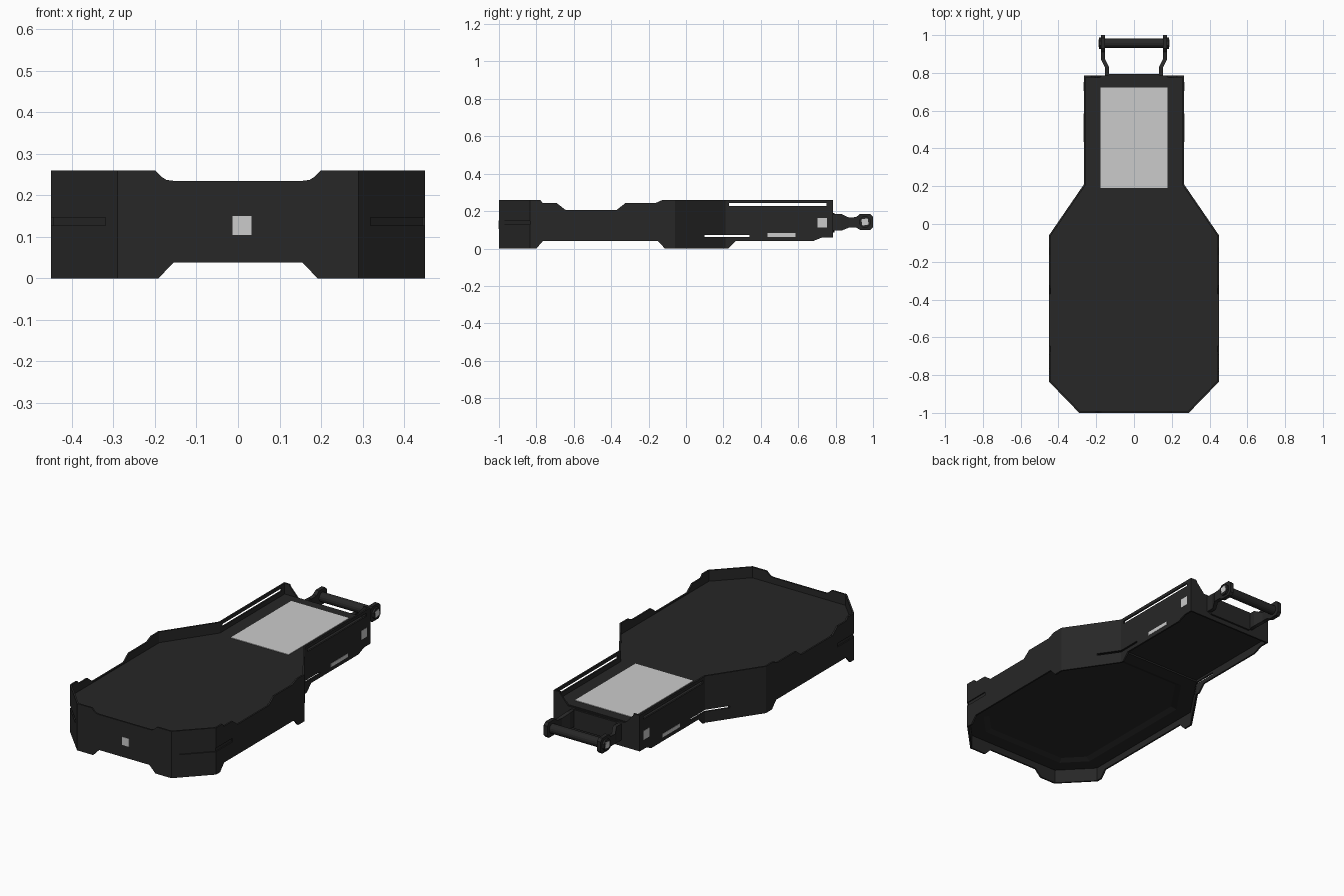
import bpy, bmesh, math
from mathutils import Vector

if "Cube" in bpy.data.objects:
    bpy.data.objects.remove(bpy.data.objects["Cube"])


def material(name, v):
    m = bpy.data.materials.new(name)
    m.diffuse_color = (v, v, v, 1)
    m.use_nodes = True
    m.node_tree.nodes["Principled BSDF"].inputs["Base Color"].default_value = m.diffuse_color
    return m


DARK = material("dark_plastic", 0.02)
LIGHT = material("light_panel", 0.56)


def loft(name, sections, mat=DARK, closed=False):
    """Skin a list of equal-length point loops; closed joins last to first."""
    bm = bmesh.new()
    rows = [[bm.verts.new(p) for p in s] for s in sections]
    n = len(rows[0])
    pairs = list(zip(rows, rows[1:] + rows[:1])) if closed else list(zip(rows, rows[1:]))
    for a, b in pairs:
        for i in range(n):
            j = (i + 1) % n
            bm.faces.new((a[i], a[j], b[j], b[i]))
    if not closed:
        bm.faces.new(rows[0])
        bm.faces.new(rows[-1])
    bmesh.ops.recalc_face_normals(bm, faces=bm.faces)
    me = bpy.data.meshes.new(name)
    bm.to_mesh(me)
    bm.free()
    me.materials.append(mat)
    ob = bpy.data.objects.new(name, me)
    bpy.context.collection.objects.link(ob)
    return ob


def prism(name, profile, axis, lo, hi, mat=DARK):
    """Extrude a 2D profile along an axis: x -> (y,z), y -> (x,z), z -> (x,y)."""
    def at(p, t):
        q = list(p)
        q.insert("xyz".index(axis), t)
        return q
    return loft(name, [[at(p, t) for p in profile] for t in (lo, hi)], mat)


def box(name, x0, x1, y0, y1, z0, z1, mat=DARK):
    return prism(name, [(x0, y0), (x1, y0), (x1, y1), (x0, y1)], 'z', z0, z1, mat)


def inset(poly, d):
    """Mitred inward offset of a counter-clockwise polygon."""
    out = []
    for i, p in enumerate(poly):
        p = Vector(p)
        a = (p - Vector(poly[i - 1])).normalized()
        b = (Vector(poly[(i + 1) % len(poly)]) - p).normalized()
        na, nb = Vector((-a.y, a.x)), Vector((-b.y, b.x))
        out.append(tuple(p + (na + nb) * d / (1 + na.dot(nb))))
    return out


def stepped(name, poly, steps, closed=False):
    """Stack of (inset, z) outlines of one polygon."""
    return loft(name, [[(x, y, z) for x, y in inset(poly, d)] for d, z in steps], closed=closed)


def symmetric(half):
    return half + [(-x, y) for x, y in reversed(half)]


# Perimeter wall: thin sheet following the plan outline
octagon = [(0.29, -1), (0.45, -0.835), (0.45, -0.06), (0.265, 0.21)]
outline = symmetric(octagon + [(0.265, 0.785)])
wall = stepped("perimeter_wall", outline, [(0, 0), (0, 0.26), (0.009, 0.26), (0.009, 0)], closed=True)

# Notches and slots cut through the wall
cutters = [
    prism("side_top_cut", [(-0.78, 0.3), (-0.78, 0.26), (-0.765, 0.242), (-0.69, 0.242),
                           (-0.645, 0.207), (-0.37, 0.207), (-0.325, 0.242), (-0.165, 0.242),
                           (-0.125, 0.26), (-0.125, 0.3)], 'x', -1, 1),
    prism("side_bottom_cut", [(-0.8, -0.1), (-0.8, 0), (-0.765, 0.04), (-0.15, 0.04),
                              (-0.113, 0), (-0.113, -0.1)], 'x', -1, 1),
    prism("rear_bottom_cut", [(0.225, -0.1), (0.225, 0), (0.265, 0.04), (0.68, 0.04),
                              (0.73, 0.06), (0.9, 0.06), (0.9, -0.1)], 'x', -1, 1),
    prism("front_top_cut", symmetric([(0.2, 0.3), (0.2, 0.26), (0.185, 0.245),
                                      (0.172, 0.237), (0.155, 0.235)]), 'y', -1.1, -0.95),
    prism("front_bottom_cut", symmetric([(0.192, -0.1), (0.192, 0), (0.155, 0.038)]), 'y', -1.1, -0.95),
    prism("back_top_cut", symmetric([(0.235, 0.3), (0.225, 0.25), (0.175, 0.195)]), 'y', 0.74, 0.9),
    box("rail_slot_cut", -1, 1, 0.23, 0.75, 0.226, 0.242),
    box("vent_slot_cut", -1, 1, 0.1, 0.34, 0.062, 0.072),
    box("corner_groove_cut", -1, 1, -0.97, -0.69, 0.127, 0.147),
]
bpy.context.view_layer.objects.active = wall
for c in cutters:
    c.hide_render = True
    m = wall.modifiers.new(c.name, 'BOOLEAN')
    m.operation = 'DIFFERENCE'
    m.solver = 'EXACT'
    m.object = c
    bpy.ops.object.modifier_apply(modifier=m.name)
    bpy.data.objects.remove(c)

# Main deck with a shallow panel recess underneath, and plain rear deck
stepped("main_deck", symmetric(octagon),
        [(0.006, 0.2), (0.006, 0.076), (0.085, 0.076), (0.115, 0.088)])
box("rear_deck", -0.259, 0.259, 0.204, 0.779, 0.085, 0.2)

# Light inlays
box("top_panel", -0.178, 0.178, 0.19, 0.722, 0.195, 0.203, LIGHT)
box("front_marker", -0.013, 0.032, -1.0015, -0.99, 0.105, 0.15, LIGHT)
for s, side in ((1, "right"), (-1, "left")):
    x0, x1 = sorted((s * 0.257, s * 0.2665))
    box(side + "_long_marker", x0, x1, 0.435, 0.585, 0.062, 0.082, LIGHT)
    box(side + "_square_marker", x0, x1, 0.703, 0.753, 0.112, 0.162, LIGHT)

    # Handle arm cranked outward, with rounded eye at the end
    stations = [(0.775, 0.143, 0.095, 0.185), (0.83, 0.143, 0.095, 0.185), (0.872, 0.164, 0.112, 0.165),
                (0.91, 0.164, 0.112, 0.168), (0.93, 0.164, 0.1, 0.185), (0.985, 0.164, 0.1, 0.185),
                (1.0, 0.164, 0.115, 0.17)]
    loft(side + "_handle_arm", [[(s * (x - 0.011), y, a), (s * (x + 0.011), y, a),
                                 (s * (x + 0.011), y, b), (s * (x - 0.011), y, b)]
                                for y, x, a, b in stations])
    # Bar end cap and its marker
    cap = [(0.957 + 0.032 * math.cos(t * math.pi / 4 + 0.4), 0.142 + 0.032 * math.sin(t * math.pi / 4 + 0.4))
           for t in range(8)]
    prism(side + "_handle_cap", cap, 'x', s * 0.17, s * 0.186)
    tile = [(0.957 + 0.024 * math.cos(t * math.pi / 2 + 0.95), 0.142 + 0.024 * math.sin(t * math.pi / 2 + 0.95))
            for t in range(4)]
    prism(side + "_cap_marker", tile, 'x', s * 0.18, s * 0.1875, LIGHT)

# Handle bar and mounting plate
bar = [(0.957 + 0.026 * math.cos(t * math.pi / 8), 0.142 + 0.026 * math.sin(t * math.pi / 8)) for t in range(16)]
prism("handle_bar", bar, 'x', -0.17, 0.17)
prism("handle_mount", symmetric([(0.13, 0.085), (0.15, 0.1), (0.15, 0.18), (0.13, 0.19)]), 'y', 0.775, 0.795)
